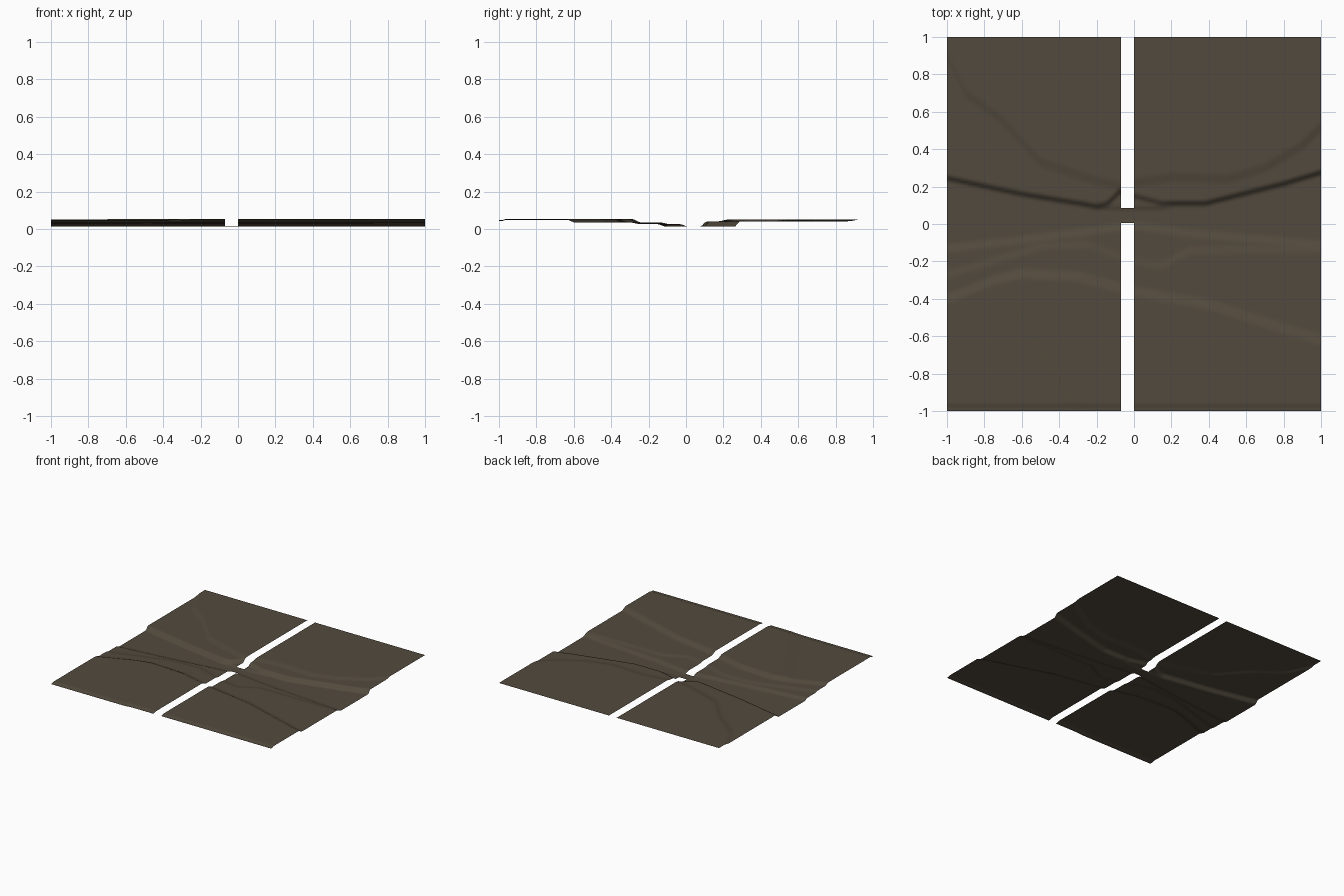
import bpy

if "Cube" in bpy.data.objects:
    bpy.data.objects.remove(bpy.data.objects["Cube"])

soil = bpy.data.materials.new("dark brown soil")
soil.diffuse_color = (0.085, 0.068, 0.047, 1)
soil.use_nodes = True
soil.node_tree.nodes["Principled BSDF"].inputs["Base Color"].default_value = soil.diffuse_color

# Bank lines seen from above, as (x, y) points
NORTH_LOW = [(-1, .245), (-.6, .16), (-.2, .095), (-.14, .11), (-.07, .18),
             (0, .15), (.15, .11), (.38, .11), (.6, .165), (.8, .215), (1, .275)]
NORTH_HIGH = [(-1, .9), (-.9, .7), (-.7, .55), (-.5, .33), (-.2, .23), (-.07, .2),
              (0, .22), (.2, .25), (.5, .24), (.7, .30), (.9, .42), (1, .52)]
SOUTH_LOW = [(-1, -.13), (-.6, -.085), (-.1, -.02), (0, -.01), (.3, -.05), (1, -.11)]
SOUTH_MID = [(-1, -.27), (-.5, -.12), (-.25, -.11), (0, -.2), (.15, -.22), (.3, -.14), (1, -.135)]
SOUTH_HIGH = [(-1, -.4), (-.75, -.30), (-.6, -.265), (-.3, -.28), (0, -.36), (.4, -.43), (1, -.62)]


def line(points, x):
    for (x0, y0), (x1, y1) in zip(points, points[1:]):
        if x <= x1:
            return y0 + (y1 - y0) * (x - x0) / (x1 - x0)
    return points[-1][1]


def step(d, width):
    t = min(1, max(0, d / width + .5))
    return t * t * (3 - 2 * t)


def height(x, y):
    # riverbed, then terraces rising on both banks
    z = .012
    ledge = .008 * step(.2 - abs(x + .02), .1)
    z += ledge * step(y - .085, .02)
    z += (.029 - ledge) * step(y - line(NORTH_LOW, x), .035)
    z += .010 * step(y - line(NORTH_HIGH, x), .07)
    z += .014 * step(line(SOUTH_LOW, x) - y, .05)
    z += .008 * step(line(SOUTH_MID, x) - y, .05)
    south = step(line(SOUTH_HIGH, x) - y, .06)
    # the south plateau is a little lower west of a diagonal fold
    fold = step(x + .7 - (-.33 - y) * .6, .12)
    z += south * (.015 + .005 * fold)
    # rolled front edge
    z -= .007 * step(-.972 - y, .025)
    return z


def panel(name, x0, x1, y0, y1, size=.0125):
    nx = max(2, round((x1 - x0) / size))
    ny = max(2, round((y1 - y0) / size))
    verts = []
    for j in range(ny + 1):
        for i in range(nx + 1):
            x, y = x0 + (x1 - x0) * i / nx, y0 + (y1 - y0) * j / ny
            verts.append((x, y, height(x, y)))
    w = nx + 1
    faces = [(j * w + i, j * w + i + 1, (j + 1) * w + i + 1, (j + 1) * w + i)
             for j in range(ny) for i in range(nx)]
    mesh = bpy.data.meshes.new(name)
    mesh.from_pydata(verts, [], faces)
    mesh.materials.append(soil)
    mesh.shade_smooth()
    obj = bpy.data.objects.new(name, mesh)
    bpy.context.collection.objects.link(obj)


# Two halves of the terrain and the riverbed strip joining them
panel("west_terrain", -1, -.07, -1, 1)
panel("east_terrain", 0, 1, -1, 1)
panel("riverbed_link", -.07, 0, .005, .085)
